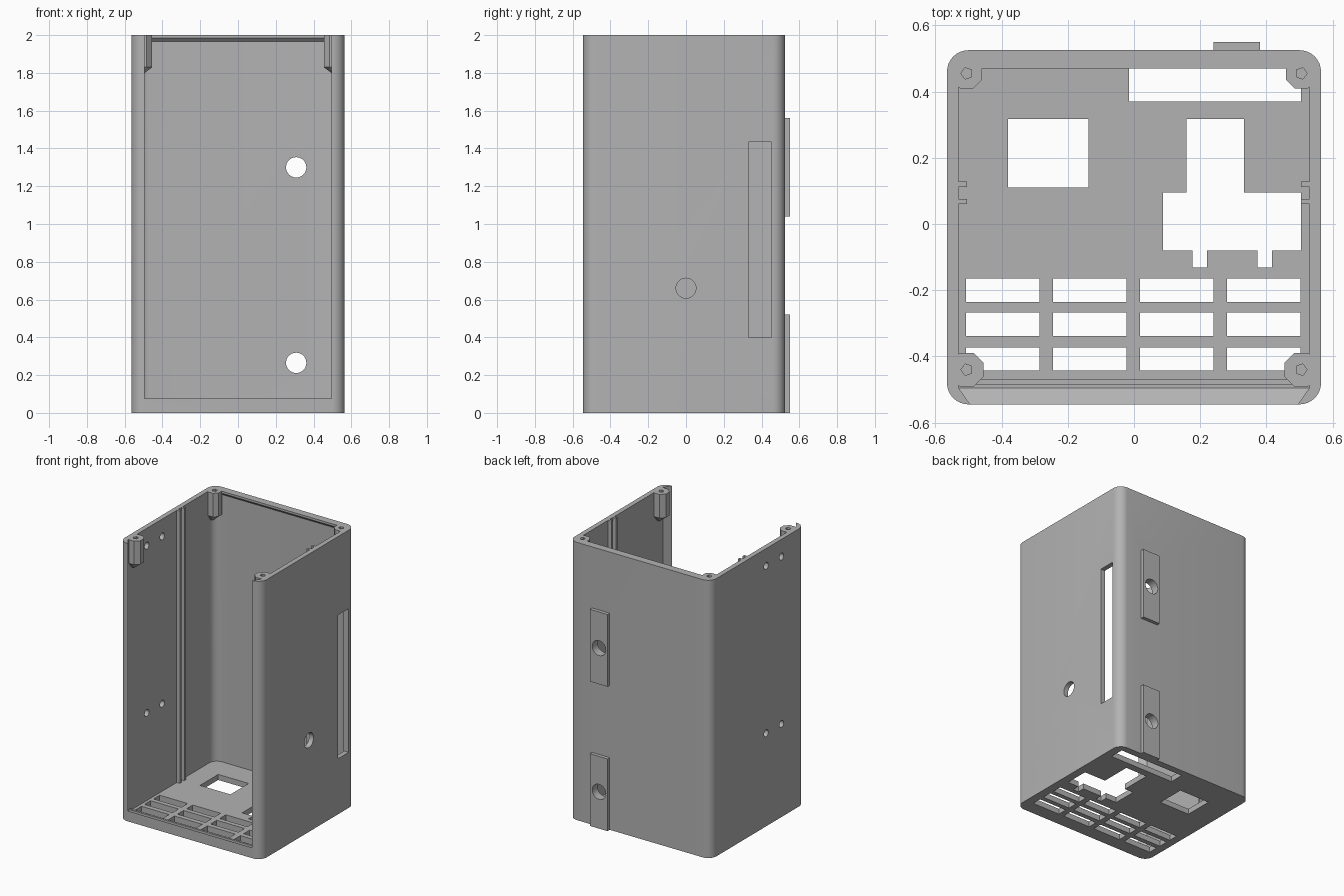
import bpy, bmesh, math

if "Cube" in bpy.data.objects:
    bpy.data.objects.remove(bpy.data.objects["Cube"], do_unlink=True)

grey = bpy.data.materials.new("matte grey")
grey.use_nodes = True
GREY = (0.45, 0.45, 0.45, 1)
grey.diffuse_color = GREY
grey.node_tree.nodes["Principled BSDF"].inputs["Base Color"].default_value = GREY


def loft(name, *rings):
    """Closed solid through matching rings of points."""
    bm = bmesh.new()
    rows = [[bm.verts.new(p) for p in ring] for ring in rings]
    n = len(rows[0])
    for a, b in zip(rows, rows[1:]):
        for i in range(n):
            j = (i + 1) % n
            bm.faces.new((a[i], a[j], b[j], b[i]))
    bm.faces.new(rows[0][::-1])
    bm.faces.new(rows[-1])
    bmesh.ops.recalc_face_normals(bm, faces=bm.faces)
    mesh = bpy.data.meshes.new(name)
    bm.to_mesh(mesh)
    bm.free()
    mesh.materials.append(grey)
    ob = bpy.data.objects.new(name, mesh)
    bpy.context.collection.objects.link(ob)
    return ob


def prism(name, outline, z0, z1):
    return loft(name, *[[(x, y, z) for x, y in outline] for z in (z0, z1)])


def box(name, x0, x1, y0, y1, z0, z1):
    return prism(name, [(x0, y0), (x1, y0), (x1, y1), (x0, y1)], z0, z1)


def arc(cx, cy, r, start, end, n):
    angles = [math.radians(start + (end - start) * i / n) for i in range(n + 1)]
    return [(cx + r * math.cos(a), cy + r * math.sin(a)) for a in angles]


def circle(cx, cy, r, n, turn=0):
    return arc(cx, cy, r, turn, turn + 360, n)[:-1]


def mirrored(half):
    return half + [(-x, y) for x, y in reversed(half)]


def combine(target, tool, operation):
    mod = target.modifiers.new(operation.lower(), "BOOLEAN")
    mod.operation, mod.solver, mod.object = operation, "EXACT", tool
    with bpy.context.temp_override(object=target, active_object=target):
        bpy.ops.object.modifier_apply(modifier=mod.name)
    bpy.data.objects.remove(tool, do_unlink=True)


FRONT, BACK, SIDE, TOP = -0.545, 0.525, 0.565, 2.0
IN_SIDE, IN_FRONT, IN_BACK, FLOOR = 0.53, -0.495, 0.49, 0.04

# Rounded outer block
R = 0.065
outer = mirrored(arc(SIDE - R, FRONT + R, R, -90, 0, 8) + arc(SIDE - R, BACK - R, R, 0, 90, 8))
case = prism("open_case", outer, 0, TOP)


def cut(tool):
    combine(case, tool, "DIFFERENCE")


def add(tool):
    combine(case, tool, "UNION")


# Hollow interior, open at the top
r = 0.06
cut(prism("cavity", mirrored([(IN_SIDE, IN_FRONT)] + arc(IN_SIDE - r, IN_BACK - r, r, 0, 90, 8)),
          FLOOR, TOP + 0.1))

# Dovetailed opening for a sliding front panel
def opening(y, shrink):
    x, z = IN_SIDE - shrink, FLOOR + shrink
    return [(-x, y, z), (x, y, z), (x, y, TOP + 0.1), (-x, y, TOP + 0.1)]
cut(loft("panel_opening", opening(IN_FRONT, 0), opening(FRONT - 0.02, 0.049)))

# Low sill behind the panel, and wedge lip on the back wall
add(box("panel_sill", -0.54, 0.54, -0.485, -0.47, 0.02, 0.055))
add(loft("back_lip", *[[(x, 0.505, 1.96), (x, IN_BACK, 1.965), (x, 0.47, 1.985),
                        (x, 0.47, TOP), (x, 0.505, TOP)] for x in (-0.5, 0.5)]))

# Board guides and screw bosses on both sides
for s in (-1, 1):
    for y in (0.06, 0.112):
        xs = sorted((s * 0.505, s * 0.545))
        add(box("board_guide", *xs, y, y + 0.016, 0.02, TOP))
    for y, radius in ((0.455, 0.05), (-0.44, 0.055)):
        ring = circle(s * 0.505, y, radius, 8, 22.5)
        tip = circle(s * 0.525, y, 0.012, 8, 22.5)
        add(loft("screw_boss", *[[(px, py, z) for px, py in pts]
                                 for pts, z in ((tip, 1.785), (ring, 1.83), (ring, TOP))]))
        cut(prism("screw_hole", circle(s * 0.505, y, 0.018, 5, 90 - 90 * s), 1.82, TOP + 0.1))

# Mounting rails with holes through the back wall
for z0, hole_z in ((0, 0.265), (1.04, 1.3)):
    add(box("mounting_rail", 0.24, 0.38, 0.51, 0.55, z0, z0 + 0.52))
    hole = circle(0.308, hole_z, 0.054, 24)
    cut(loft("rail_hole", *[[(x, y, z) for x, z in hole] for y in (0.44, 0.6)]))


def side_hole(y, z, radius, sides, s):
    ring = circle(y, z, radius, sides)
    cut(loft("side_hole", *[[(s * x, py, pz) for py, pz in ring] for x in (0.515, 0.6)]))


# Side wall openings
side_hole(0, 0.66, 0.053, 24, 1)
cut(box("side_slot", 0.515, 0.6, 0.33, 0.452, 0.4, 1.435))
for y in (-0.28, -0.105):
    for z in (0.67, 1.875):
        side_hole(y, z, 0.025, 16, -1)

# Floor openings: socket, slot, stepped cutout and vent grid
def floor_cut(x0, x1, y0, y1):
    cut(box("floor_cut", x0, x1, y0, y1, -0.1, 0.1))
floor_cut(-0.38, -0.137, 0.11, 0.317)
floor_cut(-0.015, 0.505, 0.37, 0.475)
floor_cut(0.088, 0.505, -0.08, 0.095)
floor_cut(0.158, 0.332, 0.05, 0.317)
for x in (0.176, 0.373):
    floor_cut(x, x + 0.044, -0.132, -0.05)
for x in (-0.508, -0.245, 0.018, 0.281):
    for y in (-0.235, -0.338, -0.443):
        floor_cut(x, x + 0.222, y, y + 0.07)

# Smooth the rounded corners, keep edges sharp
bpy.ops.object.select_all(action="DESELECT")
case.select_set(True)
bpy.context.view_layer.objects.active = case
bpy.ops.object.shade_smooth_by_angle(angle=math.radians(25))
